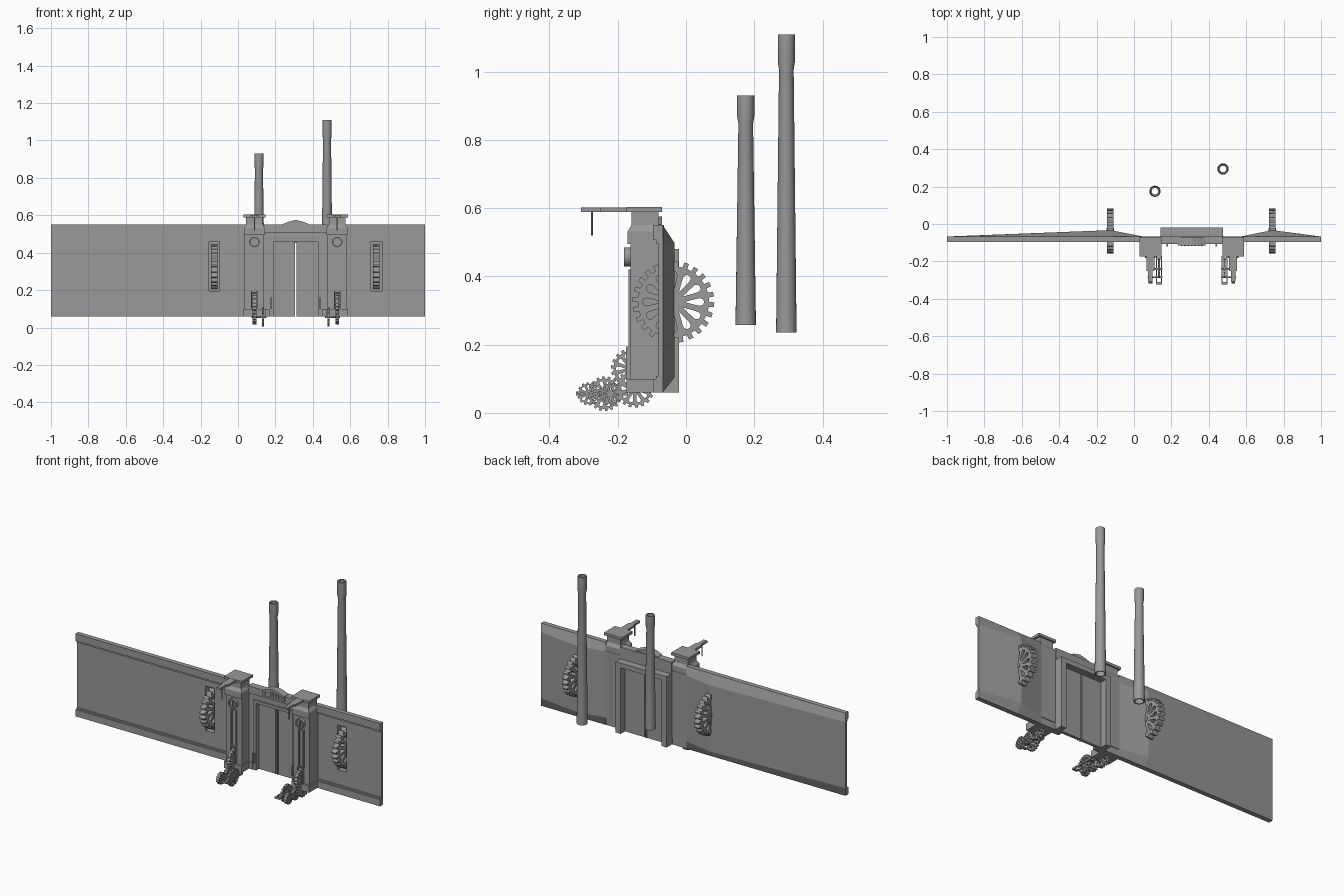
import bpy, bmesh, math
from mathutils import Vector

cube = bpy.data.objects.get("Cube")
if cube:
    bpy.data.objects.remove(cube, do_unlink=True)

MID = 0.309  # x of the gateway axis
stone = bpy.data.materials.new("mid_grey")
stone.use_nodes = True
GREY = (0.32, 0.32, 0.32, 1)
stone.diffuse_color = GREY
stone.node_tree.nodes["Principled BSDF"].inputs["Base Color"].default_value = GREY


def finish(name, bm):
    bmesh.ops.recalc_face_normals(bm, faces=bm.faces)
    mesh = bpy.data.meshes.new(name)
    bm.to_mesh(mesh)
    bm.free()
    mesh.materials.append(stone)
    ob = bpy.data.objects.new(name, mesh)
    bpy.context.collection.objects.link(ob)
    return ob


def box(name, x, y, z):
    bm = bmesh.new()
    bmesh.ops.create_cube(bm, size=1)
    for v in bm.verts:
        v.co = Vector([(a + b) / 2 + c * (b - a) for (a, b), c in zip((x, y, z), v.co)])
    return finish(name, bm)


def loft(name, rings):
    bm = bmesh.new()
    rows = [[bm.verts.new(p) for p in ring] for ring in rings]
    n = len(rows[0])
    for a, b in zip(rows, rows[1:]):
        for i in range(n):
            j = (i + 1) % n
            bm.faces.new((a[i], a[j], b[j], b[i]))
    bm.faces.new(rows[0])
    bm.faces.new(rows[-1])
    return finish(name, bm)


def activate(ob):
    bpy.ops.object.select_all(action='DESELECT')
    ob.select_set(True)
    bpy.context.view_layer.objects.active = ob


def smooth(ob):
    activate(ob)
    bpy.ops.object.shade_smooth_by_angle(angle=math.radians(35))


def spin(name, centre, profile, axis='Z', segments=24, closed=False):
    # revolve (radius, height) pairs around an axis
    bm = bmesh.new()
    rows = []
    for r, h in profile:
        row = []
        for i in range(segments):
            t = math.tau * i / segments
            c, s = r * math.cos(t), r * math.sin(t)
            p = {'Z': (c, s, h), 'Y': (c, h, s), 'X': (h, c, s)}[axis]
            row.append(bm.verts.new(Vector(centre) + Vector(p)))
        rows.append(row)
    pairs = list(zip(rows, rows[1:])) + ([(rows[-1], rows[0])] if closed else [])
    for a, b in pairs:
        for i in range(segments):
            j = (i + 1) % segments
            bm.faces.new((a[i], a[j], b[j], b[i]))
    if not closed:
        bm.faces.new(rows[0])
        bm.faces.new(rows[-1])
    ob = finish(name, bm)
    smooth(ob)
    return ob


def gear(name, centre, radius, width, teeth, spokes):
    # toothed outline with teardrop openings, axle along x
    curve = bpy.data.curves.new(name, 'CURVE')
    curve.dimensions = '2D'
    curve.fill_mode = 'BOTH'
    curve.extrude = width / 2

    def outline(points):
        sp = curve.splines.new('POLY')
        sp.points.add(len(points) - 1)
        for p, (r, t) in zip(sp.points, points):
            p.co = (r * math.cos(t), r * math.sin(t), 0, 1)
        sp.use_cyclic_u = True

    step = math.tau / teeth
    tooth = ((0.87, 0), (0.87, 0.48), (1, 0.52), (1, 0.96))
    outline([(radius * r, (i + f) * step) for i in range(teeth) for r, f in tooth])
    half = math.pi / spokes
    drop = ((0.26, 0), (0.55, 0.5), (0.66, 0.55), (0.73, 0.35),
            (0.75, 0), (0.73, -0.35), (0.66, -0.55), (0.55, -0.5))
    for k in range(spokes):
        outline([(radius * r, half * (2 * k + f)) for r, f in drop])
    ob = bpy.data.objects.new(name, curve)
    bpy.context.collection.objects.link(ob)
    ob.location = centre
    ob.rotation_euler = (math.pi / 2, 0, math.pi / 2)
    activate(ob)
    bpy.ops.object.convert(target='MESH')
    ob = bpy.context.object
    ob.data.materials.clear()
    ob.data.materials.append(stone)
    w = width * 0.58
    spin(name + "_hub", centre, [(radius * 0.13, -w), (radius * 0.13, w)], 'X', 16)


def section(x, back):
    return [(x, -0.08, 0.06), (x, -0.08, 0.55), (x, -0.068, 0.55),
            (x, back, 0.497), (x, back, 0.105), (x, -0.068, 0.06)]


# Long and short walls, thickened at the back behind each large wheel
for side, end, peak, inner in (("right", -1, -0.127, 0.045), ("left", 1, 0.74, 0.575)):
    wall = loft(side + "_wall", [section(end, -0.067), section(peak, -0.033), section(inner, -0.066)])
    cutter = box("slot_cutter", (peak - 0.029, peak + 0.029), (-0.2, -0.05), (0.195, 0.46))
    activate(wall)
    mod = wall.modifiers.new("wheel_slot", 'BOOLEAN')
    mod.operation = 'DIFFERENCE'
    mod.solver = 'EXACT'
    mod.object = cutter
    bpy.ops.object.modifier_apply(modifier=mod.name)
    bpy.data.objects.remove(cutter, do_unlink=True)
    gear(side + "_wall_wheel", (peak, -0.037, 0.325), 0.12, 0.034, 24, 12)
    span = (min(end, inner), max(end, inner))
    box(side + "_wall_plinth", span, (-0.096, -0.075), (0.06, 0.1))
    box(side + "_wall_plinth_lip", span, (-0.088, -0.075), (0.1, 0.108))
    box(side + "_wall_coping", span, (-0.096, -0.075), (0.508, 0.55))
    box(side + "_wall_coping_lip", span, (-0.088, -0.075), (0.496, 0.508))

# Pillars, brackets and small wheels, mirrored around the gateway
for side, s in (("right", -1), ("left", 1)):
    px = MID + s * 0.221

    def block(part, half, y, z, offset=0):
        c = px - s * offset
        return box(side + "_" + part, (c - half, c + half), y, z)

    block("pillar_base", 0.058, (-0.174, -0.07), (0.06, 0.1))
    block("pillar_shaft", 0.052, (-0.162, -0.066), (0.1, 0.5))
    block("pillar_capital", 0.056, (-0.171, -0.068), (0.495, 0.532))
    a, b = 0.056, 0.044
    loft(side + "_pillar_shoulder", [
        [(px - h, f, z), (px + h, f, z), (px + h, k, z), (px - h, k, z)]
        for h, f, k, z in ((a, -0.171, -0.068, 0.532), (b, -0.16, -0.08, 0.55))])
    block("pillar_neck", 0.044, (-0.16, -0.08), (0.55, 0.59))
    block("pillar_cap", 0.058, (-0.174, -0.07), (0.588, 0.603))

    # Arm with hanging rod
    block("arm", 0.021, (-0.25, -0.165), (0.589, 0.602))
    block("arm_tip", 0.012, (-0.308, -0.25), (0.589, 0.602))
    spin(side + "_hanging_rod", (px, -0.276, 0), [(0.003, 0.52), (0.003, 0.59)], segments=8)

    # Round fitting and slotted strip on the pillar front
    ring = [(0.028, -0.16), (0.028, -0.181), (0.021, -0.181), (0.021, -0.172), (0.002, -0.172)]
    spin(side + "_round_fitting", (px, 0, 0.457), ring, 'Y')
    block("fitting_bar", 0.003, (-0.179, -0.17), (0.435, 0.479))
    for d in (-0.015, 0.015):
        block("strip_edge", 0.004, (-0.169, -0.16), (0.2, 0.42), d)
        block("wheel_cheek", 0.003, (-0.176, -0.16), (0.1, 0.195), d)
    block("strip_top", 0.019, (-0.169, -0.16), (0.412, 0.42))
    block("strip_bottom", 0.019, (-0.169, -0.16), (0.195, 0.203))

    # Train of small wheels
    gear(side + "_upper_wheel", (px, -0.162, 0.13), 0.058, 0.02, 18, 10)
    gear(side + "_lower_wheel", (px, -0.15, 0.072), 0.057, 0.02, 18, 10)
    gear(side + "_outer_wheel", (px - s * 0.046, -0.238, 0.056), 0.051, 0.011, 18, 10)
    gear(side + "_end_wheel", (px, -0.285, 0.056), 0.034, 0.02, 14, 8)
    gear(side + "_link_wheel", (px, -0.222, 0.056), 0.034, 0.02, 14, 8)
    for d in (0.032, 0.06):
        block("axle_bar", 0.0025, (-0.322, -0.17), (0.051, 0.062), d)
    for y in (-0.317, -0.185):
        block("axle_bar_end", 0.0165, (y - 0.006, y + 0.006), (0.051, 0.062), 0.046)
    for y in (-0.285, -0.238):
        spin(side + "_axle", (px - s * 0.025, y, 0.056), [(0.004, -0.04), (0.004, 0.04)], 'X', 8)

    # Door surround and door leaf
    def strip(part, near, far, y, z):
        xs = sorted((MID + s * near, MID + s * far))
        return box(side + "_" + part, xs, y, z)

    strip("jamb", 0.12, 0.17, (-0.096, -0.064), (0.06, 0.55))
    strip("jamb_plinth", 0.14, 0.17, (-0.106, -0.09), (0.06, 0.1))
    strip("front_trim", 0.118, 0.138, (-0.104, -0.07), (0.06, 0.475))
    strip("hinge_post", 0.126, 0.134, (-0.12, -0.1), (0.1, 0.16))
    strip("back_jamb", 0.134, 0.168, (-0.068, -0.02), (0.06, 0.48))
    strip("door_leaf", 0.004, 0.136, (-0.078, -0.06), (0.06, 0.462))
    strip("door_edge", 0.004, 0.01, (-0.083, -0.057), (0.06, 0.462))

# Lintel, trim and back frame head
box("lintel", (MID - 0.17, MID + 0.17), (-0.096, -0.064), (0.46, 0.55))
box("lintel_band", (MID - 0.17, MID + 0.17), (-0.106, -0.09), (0.508, 0.55))
box("front_trim_head", (MID - 0.138, MID + 0.138), (-0.104, -0.07), (0.458, 0.475))
box("back_frame_head", (MID - 0.168, MID + 0.168), (-0.068, -0.02), (0.452, 0.48))

# Pediment with small relief bars
shape = [(-0.073, 0.522), (0.073, 0.522), (0.073, 0.552), (0.04, 0.565),
         (0, 0.575), (-0.04, 0.565), (-0.073, 0.552)]
loft("pediment", [[(MID + x, y, z) for x, z in shape] for y in (-0.114, -0.07)])
for i in range(-3, 4):
    x = MID + i * 0.018
    box("relief_bar", (x - 0.005, x + 0.005), (-0.118, -0.11), (0.532, 0.56 - abs(i) * 0.004))

# Hollow chimneys with collars
for name, x, y, low, collar, top in (("short_chimney", 0.112, 0.175, 0.257, 0.868, 0.93),
                                     ("tall_chimney", 0.476, 0.294, 0.235, 1.027, 1.109)):
    spin(name, (x, y, 0), [(0.03, low), (0.0215, collar - 0.02), (0.025, collar),
                           (0.025, top), (0.017, top), (0.017, collar), (0.024, low)], closed=True)
